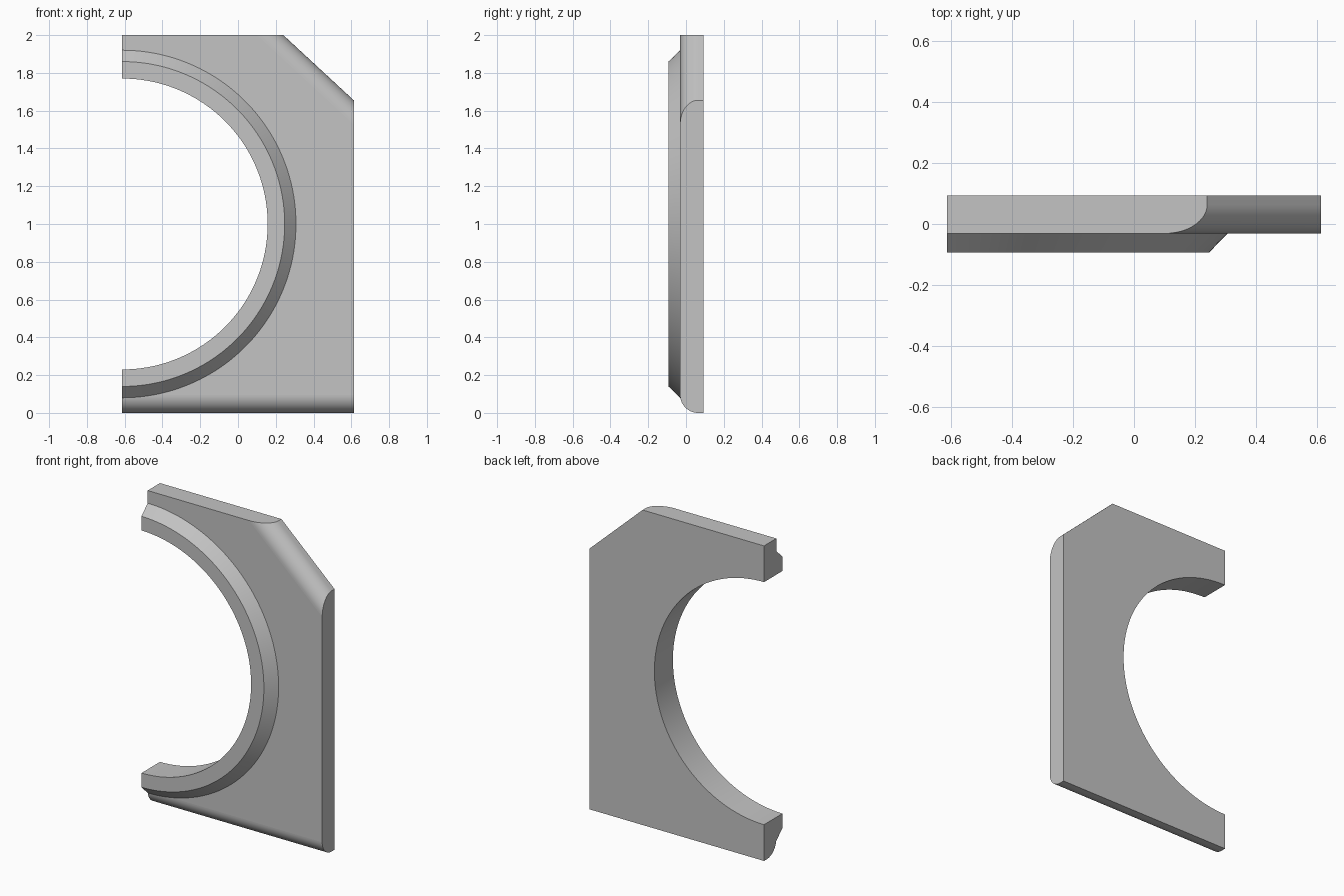
import bpy
import bmesh
from math import sin, cos, pi

cube = bpy.data.objects.get("Cube")
if cube:
    bpy.data.objects.remove(cube, do_unlink=True)

SIDE = 0.613             # half width
BACK, FRONT = 0.093, -0.031
CENTRE_Z = 1.0
HOLE, RIM_TOP, RIM_BASE = 0.77, 0.86, 0.92
RIM_FRONT = -0.093
ROUND = 0.095            # radius of the rounded edges
STEPS = 96

grey = bpy.data.materials.new("light grey")
grey.use_nodes = True
colour = (0.55, 0.55, 0.55, 1)
grey.diffuse_color = colour
grey.node_tree.nodes["Principled BSDF"].inputs["Base Color"].default_value = colour


def arc_point(radius, y, i):
    """Point on the half circle that opens to the right side."""
    a = -pi / 2 + pi * i / STEPS
    return (-SIDE + radius * cos(a), y, CENTRE_Z + radius * sin(a))


def finish(bm, name):
    bmesh.ops.recalc_face_normals(bm, faces=bm.faces)
    mesh = bpy.data.meshes.new(name)
    bm.to_mesh(mesh)
    bm.free()
    mesh.materials.append(grey)
    obj = bpy.data.objects.new(name, mesh)
    bpy.context.collection.objects.link(obj)
    bpy.ops.object.select_all(action='DESELECT')
    obj.select_set(True)
    bpy.context.view_layer.objects.active = obj
    bpy.ops.object.shade_smooth_by_angle(angle=pi / 6)
    # Large flat faces stay flat next to the rounded edges
    for p in mesh.polygons:
        if len(p.vertices) > 4 or abs(p.normal.y) > 0.9999:
            p.use_smooth = False
    return obj


# Plate: outline with half-round opening and one cut corner
bm = bmesh.new()
corners = [(-SIDE, 2), (0.24, 2), (SIDE, 1.655), (SIDE, 0), (-SIDE, 0)]
outline = [arc_point(HOLE, FRONT, i) for i in range(STEPS + 1)]
outline += [(x, FRONT, z) for x, z in corners]
front = [bm.verts.new(p) for p in outline]
back = [bm.verts.new((x, BACK, z)) for x, y, z in outline]
bm.faces.new(front)
bm.faces.new(back[::-1])
n = len(front)
for i in range(n):
    j = (i + 1) % n
    bm.faces.new((front[i], front[j], back[j], back[i]))
bmesh.ops.recalc_face_normals(bm, faces=bm.faces)

# Rounded front edges: cut corner and bottom
first = STEPS + 1
rounded = [bm.edges.get((front[first + k], front[first + k + 1])) for k in (1, 3)]
bmesh.ops.bevel(bm, geom=rounded, offset=ROUND, offset_type='OFFSET',
                segments=16, profile=0.5, affect='EDGES', clamp_overlap=False)
finish(bm, "plate")

# Raised rim with a sloped outer side
bm = bmesh.new()
section = [(HOLE, FRONT), (HOLE, RIM_FRONT), (RIM_TOP, RIM_FRONT),
           (RIM_BASE, FRONT), (RIM_BASE, FRONT + 0.01)]
rings = [[bm.verts.new(arc_point(r, y, i)) for r, y in section]
         for i in range(STEPS + 1)]
m = len(section)
for a, b in zip(rings, rings[1:]):
    for k in range(m):
        l = (k + 1) % m
        bm.faces.new((a[k], a[l], b[l], b[k]))
bm.faces.new(rings[0])
bm.faces.new(rings[-1][::-1])
finish(bm, "raised_rim")
